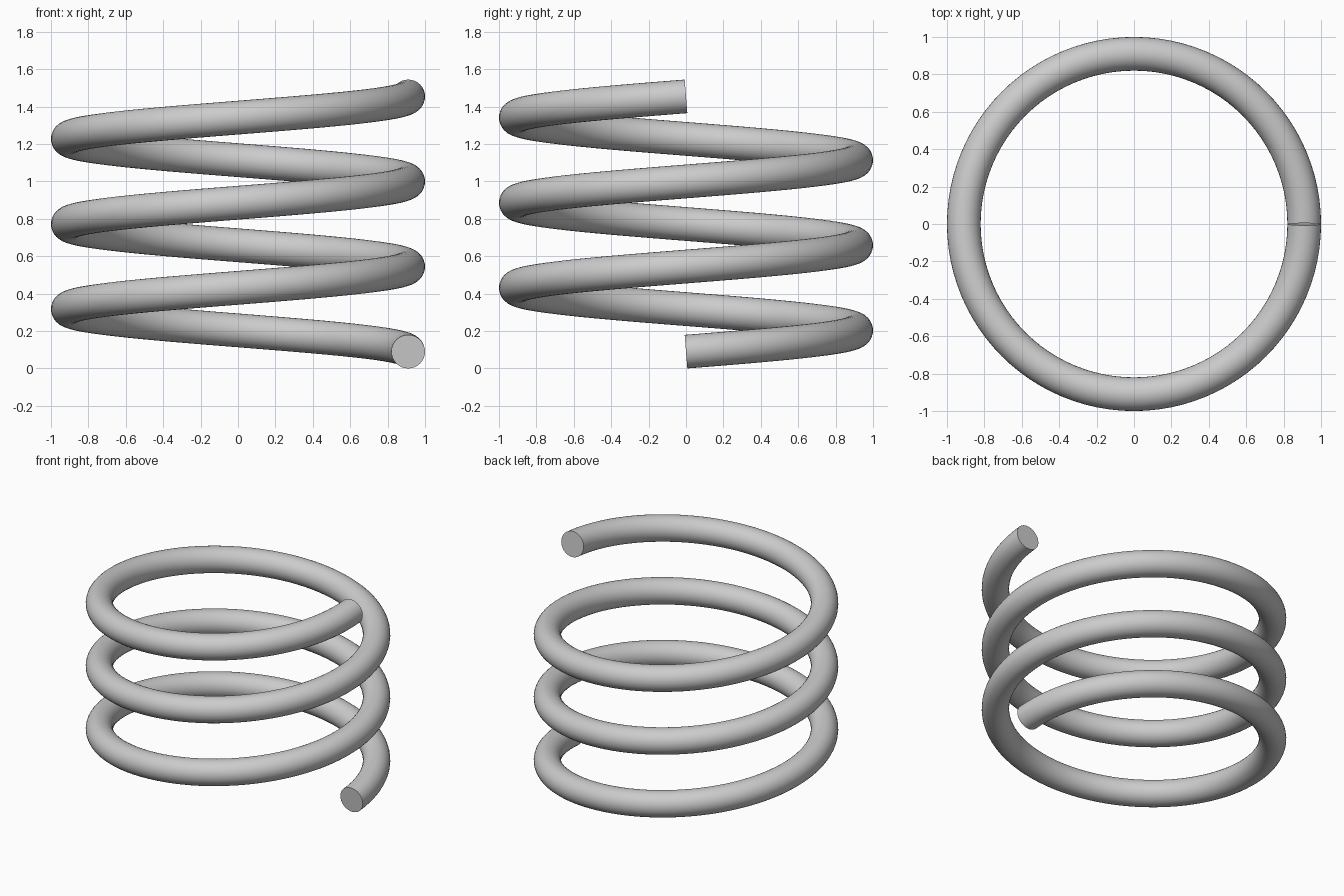
import bpy
import bmesh
from math import sin, cos, tau
from mathutils import Vector

cube = bpy.data.objects.get("Cube")
if cube:
    bpy.data.objects.remove(cube, do_unlink=True)

COIL_RADIUS = 0.91
WIRE_RADIUS = 0.09
PITCH = 0.455
TURNS = 3
STEPS = 96 * TURNS
SIDES = 32

grey = bpy.data.materials.new("steel grey")
grey.use_nodes = True
colour = (0.6, 0.6, 0.6, 1)
grey.diffuse_color = colour
grey.node_tree.nodes["Principled BSDF"].inputs["Base Color"].default_value = colour


def wire_ring(bm, angle):
    """Circle of vertices square to the helix at the given angle."""
    radial = Vector((cos(angle), sin(angle), 0))
    tangent = Vector((-COIL_RADIUS * sin(angle), COIL_RADIUS * cos(angle), PITCH / tau))
    up = radial.cross(tangent.normalized())
    centre = radial * COIL_RADIUS
    centre.z = WIRE_RADIUS + PITCH * angle / tau
    return [bm.verts.new(centre + WIRE_RADIUS * (radial * cos(a) + up * sin(a)))
            for a in (tau * i / SIDES for i in range(SIDES))]


# Coil: sweep the wire section along the helix
bm = bmesh.new()
rings = [wire_ring(bm, tau * TURNS * s / STEPS) for s in range(STEPS + 1)]
for low, high in zip(rings, rings[1:]):
    for i in range(SIDES):
        j = (i + 1) % SIDES
        bm.faces.new((low[i], low[j], high[j], high[i]))

# Flat cut ends
bm.faces.new(rings[0])
bm.faces.new(rings[-1])
bmesh.ops.recalc_face_normals(bm, faces=bm.faces)

mesh = bpy.data.meshes.new("spring_coil")
bm.to_mesh(mesh)
bm.free()
mesh.materials.append(grey)
coil = bpy.data.objects.new("spring_coil", mesh)
bpy.context.collection.objects.link(coil)

bpy.ops.object.select_all(action='DESELECT')
coil.select_set(True)
bpy.context.view_layer.objects.active = coil
bpy.ops.object.shade_smooth_by_angle()
